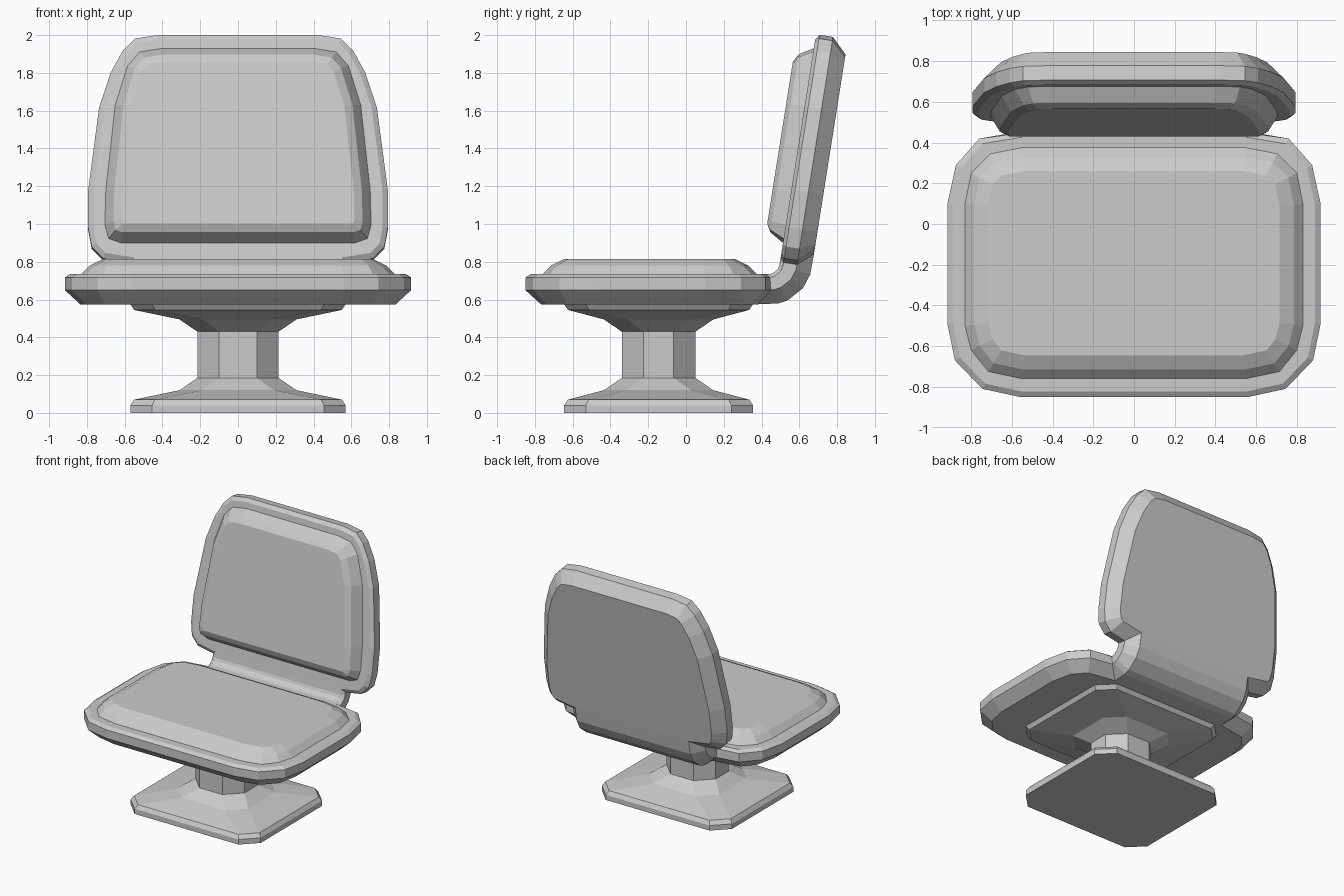
import bpy, bmesh, math
from mathutils import Vector

cube = bpy.data.objects.get("Cube")
if cube:
    bpy.data.objects.remove(cube, do_unlink=True)

grey = bpy.data.materials.new("plain_grey")
grey.use_nodes = True
colour = (0.6, 0.6, 0.6, 1)
grey.diffuse_color = colour
next(n for n in grey.node_tree.nodes
     if n.type == 'BSDF_PRINCIPLED').inputs["Base Color"].default_value = colour

SEAT_TOP = 0.735          # height of the seat shell's upper surface
BEND_START = 0.436        # where the shell starts to curl upward
BEND_LENGTH = 0.2
BEND_RADIUS = 0.06
BEND_ANGLE = math.radians(81)


def mirrored(half):
    """Close a right-hand outline with its mirror image."""
    return [Vector(p) for p in half] + [Vector((-x, y)) for x, y in reversed(half)]


def inset(outline, d):
    """Move every edge of a closed outline inward by d."""
    result = []
    for i, p in enumerate(outline):
        a = (p - outline[i - 1]).normalized()
        b = (outline[(i + 1) % len(outline)] - p).normalized()
        n1, n2 = Vector((-a.y, a.x)), Vector((-b.y, b.x))
        result.append(p + (n1 + n2) * d / (1 + n1.dot(n2)))
    return result


def bend(x, s, depth):
    """Place a point of the unrolled shell: flat seat, curl, leaning back."""
    f = min(max((s - BEND_START) / BEND_LENGTH, 0), 1)
    angle = f * BEND_ANGLE
    r = BEND_RADIUS + depth * (1 + 0.07 * f)
    run = max(s - BEND_START - BEND_LENGTH, 0)
    y = min(s, BEND_START) + r * math.sin(angle) + run * math.cos(angle)
    z = SEAT_TOP + BEND_RADIUS - r * math.cos(angle) + run * math.sin(angle)
    return (x, y, z)


def loft(name, rings):
    """Join mirrored rings, closing both ends with strips across x."""
    bm = bmesh.new()
    loops = [[bm.verts.new(p) for p in ring] for ring in rings]
    n = len(loops[0])
    for a, b in zip(loops, loops[1:]):
        for i in range(n):
            j = (i + 1) % n
            bm.faces.new((a[i], a[j], b[j], b[i]))
    for ring in (loops[0], loops[-1]):
        for i in range(n // 2 - 1):
            bm.faces.new((ring[i], ring[i + 1], ring[n - 2 - i], ring[n - 1 - i]))
    bmesh.ops.recalc_face_normals(bm, faces=bm.faces[:])
    mesh = bpy.data.meshes.new(name)
    bm.to_mesh(mesh)
    bm.free()
    mesh.materials.append(grey)
    obj = bpy.data.objects.new(name, mesh)
    bpy.context.collection.objects.link(obj)
    return obj


def padded_part(name, half, layers):
    """Stack inset copies of an outline on the bent shell surface."""
    outline = mirrored(half)
    loft(name, [[bend(p.x, p.y, depth) for p in inset(outline, d)]
                for d, depth in layers])


# Shell: seat, narrow curled neck and backrest in one piece
seat_half = [(0.56, -0.85), (0.745, -0.81), (0.88, -0.67), (0.917, -0.49),
             (0.917, 0.1), (0.875, 0.29), (0.76, 0.42)]
neck_half = [(0.58, s) for s in (0.45, 0.47, 0.503, 0.569, 0.62, 0.65)]
back_half = [(0.715, 0.672), (0.775, 0.735), (0.793, 0.835), (0.793, 1.04),
             (0.735, 1.483), (0.675, 1.665), (0.61, 1.785), (0.545, 1.85),
             (0.42, 1.87)]
padded_part("chair_shell", seat_half + neck_half + back_half,
            [(0.028, 0), (0, 0.018), (0, 0.085), (0.082, 0.16)])

# Seat cushion
padded_part("seat_cushion",
            [(0.55, -0.76), (0.715, -0.725), (0.8, -0.62), (0.83, -0.5),
             (0.83, 0.1), (0.8, 0.25), (0.705, 0.345), (0.55, 0.375)],
            [(0, 0.01), (0, 0), (0.045, -0.045), (0.115, -0.08)])

# Backrest cushion
padded_part("back_cushion",
            [(0.62, 0.752), (0.685, 0.775), (0.705, 0.85), (0.7, 1.03),
             (0.65, 1.49), (0.585, 1.7), (0.52, 1.775), (0.4, 1.795)],
            [(0, 0.01), (0, 0), (0.045, -0.07), (0.088, -0.092)])

# Pedestal: flared foot and column, repeated upside down under the seat
PEDESTAL_Y = -0.145
PEDESTAL_HEIGHT = 0.615


def octagon(hx, hy, cut, z):
    half = [(hx - cut, -hy), (hx, cut - hy), (hx, hy - cut), (hx - cut, hy)]
    return [(p.x, p.y + PEDESTAL_Y, z) for p in mirrored(half)]


foot = [(0.57, 0.5, 0.115, 0), (0.57, 0.5, 0.115, 0.04), (0.55, 0.48, 0.11, 0.07),
        (0.31, 0.29, 0.12, 0.12), (0.215, 0.195, 0.115, 0.185)]
top = [(hx, hy, cut, PEDESTAL_HEIGHT - z) for hx, hy, cut, z in reversed(foot)]
loft("pedestal", [octagon(*ring) for ring in foot + top])
